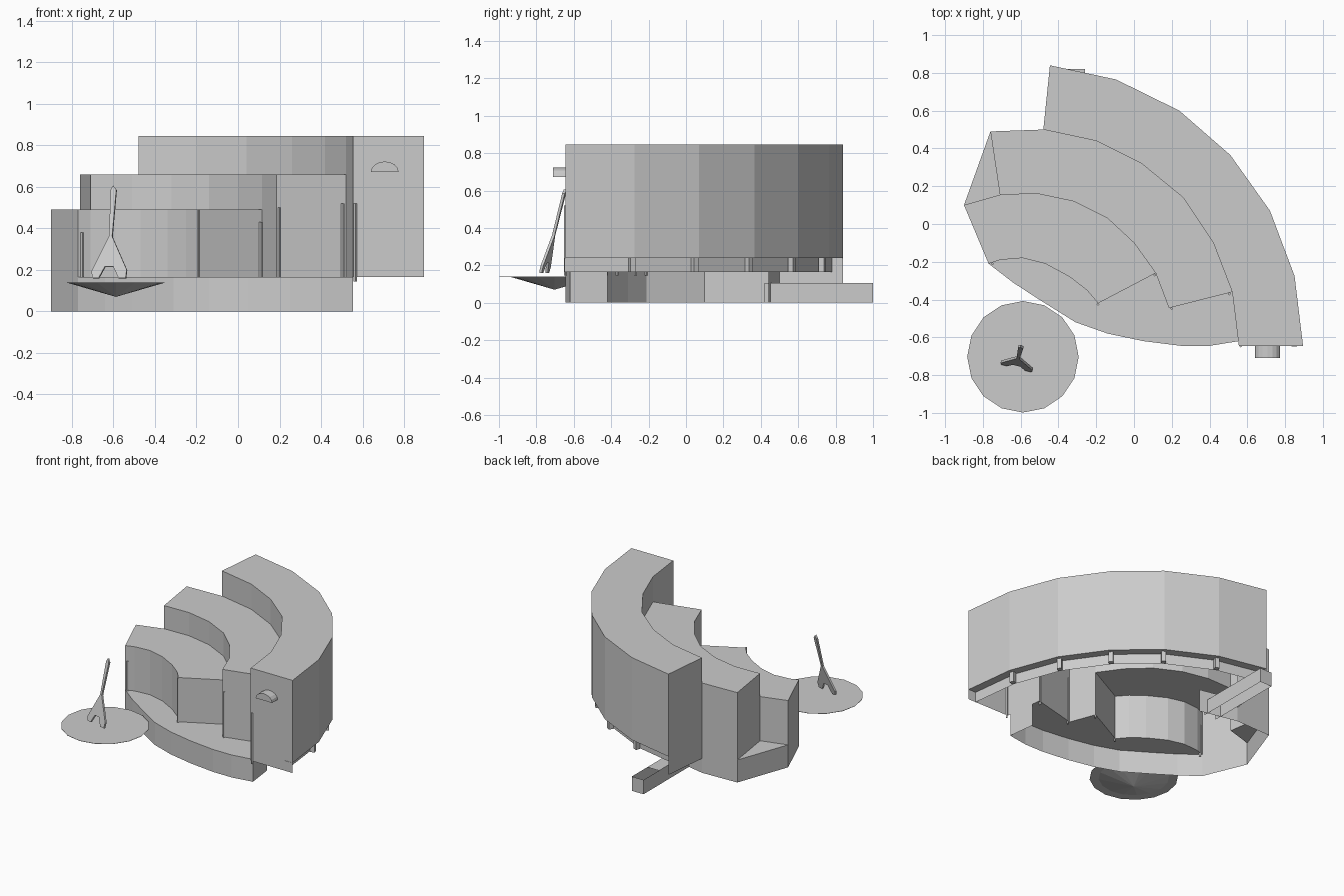
import bpy, bmesh, math
from mathutils import Vector

if "Cube" in bpy.data.objects:
    bpy.data.objects.remove(bpy.data.objects["Cube"])

grey = bpy.data.materials.new("concrete_grey")
grey.diffuse_color = (0.6, 0.6, 0.6, 1)
grey.use_nodes = True
grey.node_tree.nodes["Principled BSDF"].inputs["Base Color"].default_value = grey.diffuse_color


def finish(name, bm):
    me = bpy.data.meshes.new(name)
    bm.to_mesh(me)
    bm.free()
    me.materials.append(grey)
    ob = bpy.data.objects.new(name, me)
    bpy.context.collection.objects.link(ob)
    return ob


def walls(bm, path, z0, z1):
    """Vertical strip along a path, facing right of travel."""
    for p, q in zip(path, path[1:]):
        bm.faces.new([bm.verts.new((*c, z)) for c, z in
                      ((p, z0), (q, z0), (q, z1), (p, z1))])


def slab(bm, outline, z, up=True):
    """Flat sheet at height z."""
    f = bm.faces.new([bm.verts.new((x, y, z)) for x, y in outline])
    f.normal_update()
    if (f.normal.z > 0) != up:
        f.normal_flip()


# Plan curves, each running from the left end to the right end
low_front = [(-.77, -.21), (-.71, -.19), (-.59, -.18), (-.47, -.21),
             (-.34, -.28), (-.25, -.35), (-.19, -.42)]
mid_front = [(-.71, .155), (-.51, .16), (-.32, .12), (-.14, .03), (0, -.10), (.115, -.26)]
high_front = [(-.48, .50), (-.20, .44), (.04, .32), (.26, .14), (.42, -.10), (.52, -.36)]
outer = [(.895, -.645), (.85, -.275), (.72, .07), (.51, .365),
         (.24, .60), (-.095, .765), (-.445, .84)]
base_front = [(-.77, -.21), (-.64, -.31), (-.51, -.395), (-.39, -.47), (-.31, -.52),
              (-.14, -.58), (.05, -.62), (.25, -.645), (.40, -.645), (.555, -.62)]
west, back_west, mid_corner, wing_corner = (-.90, .10), (-.76, .49), (.185, -.445), (.555, -.645)
DECK, LOW, MID, HIGH, SOFFIT = .165, .49, .66, .845, .24

# Base: hollow plinth with a deck and a small back terrace
bm = bmesh.new()
walls(bm, base_front + [(.53, -.42)], 0, DECK)
walls(bm, [back_west, west], 0, DECK)
walls(bm, [high_front[1], high_front[0]], 0, DECK)
slab(bm, base_front + [high_front[-1], mid_corner, mid_front[-1]] + low_front[::-1][:-1], DECK)
slab(bm, [back_west, west, mid_front[0]], DECK)
finish("base", bm)

# Low tier
bm = bmesh.new()
walls(bm, low_front + [mid_front[-1]], DECK, LOW)
walls(bm, [west, low_front[0]], 0, LOW)
walls(bm, [mid_front[0], west], DECK, LOW)
slab(bm, low_front + mid_front[::-1] + [west], LOW)
finish("low_tier", bm)

# Middle tier
bm = bmesh.new()
walls(bm, mid_front, LOW, MID)
walls(bm, [mid_front[-1], mid_corner, high_front[-1]], DECK, MID)
walls(bm, [high_front[0], back_west], 0, MID)
walls(bm, [back_west, mid_front[0]], DECK, MID)
slab(bm, mid_front + [mid_corner] + high_front[::-1] + [back_west], MID)
finish("middle_tier", bm)

# High tier with a recessed strip under its overhang
centre = Vector((-.6, -.75))


def inset(p, d):
    v = Vector(p)
    return tuple(v + (centre - v).normalized() * d)


recess = [inset(p, .06) for p in outer]
bm = bmesh.new()
walls(bm, high_front, MID, HIGH)
walls(bm, [high_front[-1], wing_corner, outer[0]], DECK, HIGH)
walls(bm, outer, SOFFIT, HIGH)
walls(bm, [outer[-1], high_front[0]], .105, HIGH)
walls(bm, recess, DECK, SOFFIT)
for i in range(len(outer) - 1):
    slab(bm, [outer[i], outer[i + 1], recess[i + 1], recess[i]], SOFFIT, up=False)
slab(bm, high_front + [wing_corner] + outer, HIGH)
finish("high_tier", bm)


def post(bm, x, y, w, z0, z1, turn=0):
    """Square upright."""
    c = [(x + w * math.cos(turn + k * math.pi / 2), y + w * math.sin(turn + k * math.pi / 2))
         for k in range(4)]
    walls(bm, c + c[:1], z0, z1)
    slab(bm, c, z1)
    slab(bm, c, z0, up=False)


# Short posts below the overhang
bm = bmesh.new()
for p in outer[1:-1]:
    x, y = inset(p, .04)
    post(bm, x, y, .022, DECK, SOFFIT, math.atan2(y - centre.y, x - centre.x) + math.pi / 4)
finish("overhang_posts", bm)

# Slim posts on the front walls
bm = bmesh.new()
for x, y, top in ((-.75, -.21, .38), (-.19, -.425, .49), (.11, -.27, .43),
                  (.20, -.447, .50), (.505, -.37, .52), (.565, -.645, .52)):
    post(bm, x, y, .008, DECK - .02, top)
finish("wall_posts", bm)

# Back channel, open along its outer end
bm = bmesh.new()
walls(bm, [(-.26, .42), (-.26, 1), (-.355, 1), (-.355, .42)], 0, .105)
slab(bm, [(-.26, .42), (-.26, .82), (-.355, .82), (-.355, .42)], .105)
finish("back_channel", bm)

# Half-round canopy on the front end
bm = bmesh.new()
arc = [(.707 + .067 * math.cos(math.pi * k / 8), .672 + .05 * math.sin(math.pi * k / 8))
       for k in range(9)]
f = bm.faces.new([bm.verts.new((x, -.645, z)) for x, z in arc])
ext = bmesh.ops.extrude_face_region(bm, geom=[f])
bmesh.ops.translate(bm, vec=(0, -.065, 0),
                    verts=[v for v in ext["geom"] if isinstance(v, bmesh.types.BMVert)])
bmesh.ops.recalc_face_normals(bm, faces=bm.faces)
finish("canopy", bm)

# Round platform: thin disc over a shallow cone
bm = bmesh.new()
ring = [(math.cos(math.tau * k / 16), math.sin(math.tau * k / 16)) for k in range(16)]
cx, cy = -.588, -.703
disc = [(cx + .295 * x, cy + .295 * y) for x, y in ring]
slab(bm, disc, .14)
slab(bm, disc, .138, up=False)
walls(bm, disc + disc[:1], .138, .14)
tip = bm.verts.new((cx, cy, .07))
rim = [bm.verts.new((cx + .235 * x, cy + .235 * y, .138)) for x, y in ring]
for k in range(16):
    bm.faces.new((rim[(k + 1) % 16], rim[k], tip))
finish("round_platform", bm)

# Leaning forked sculpture
bm = bmesh.new()
fork = [(-.60, .605), (-.585, .585), (-.605, .36), (-.535, .20), (-.54, .16), (-.575, .16),
        (-.60, .215), (-.64, .215), (-.67, .16), (-.70, .16), (-.705, .19), (-.62, .36),
        (-.612, .585)]
bm.faces.new([bm.verts.new((x, -.76 - .25 * (x + .61) + .265 * (z - .165), z)) for x, z in fork])
sculpture = finish("sculpture", bm)
mod = sculpture.modifiers.new("thickness", 'SOLIDIFY')
mod.thickness = .014
mod.offset = 0
